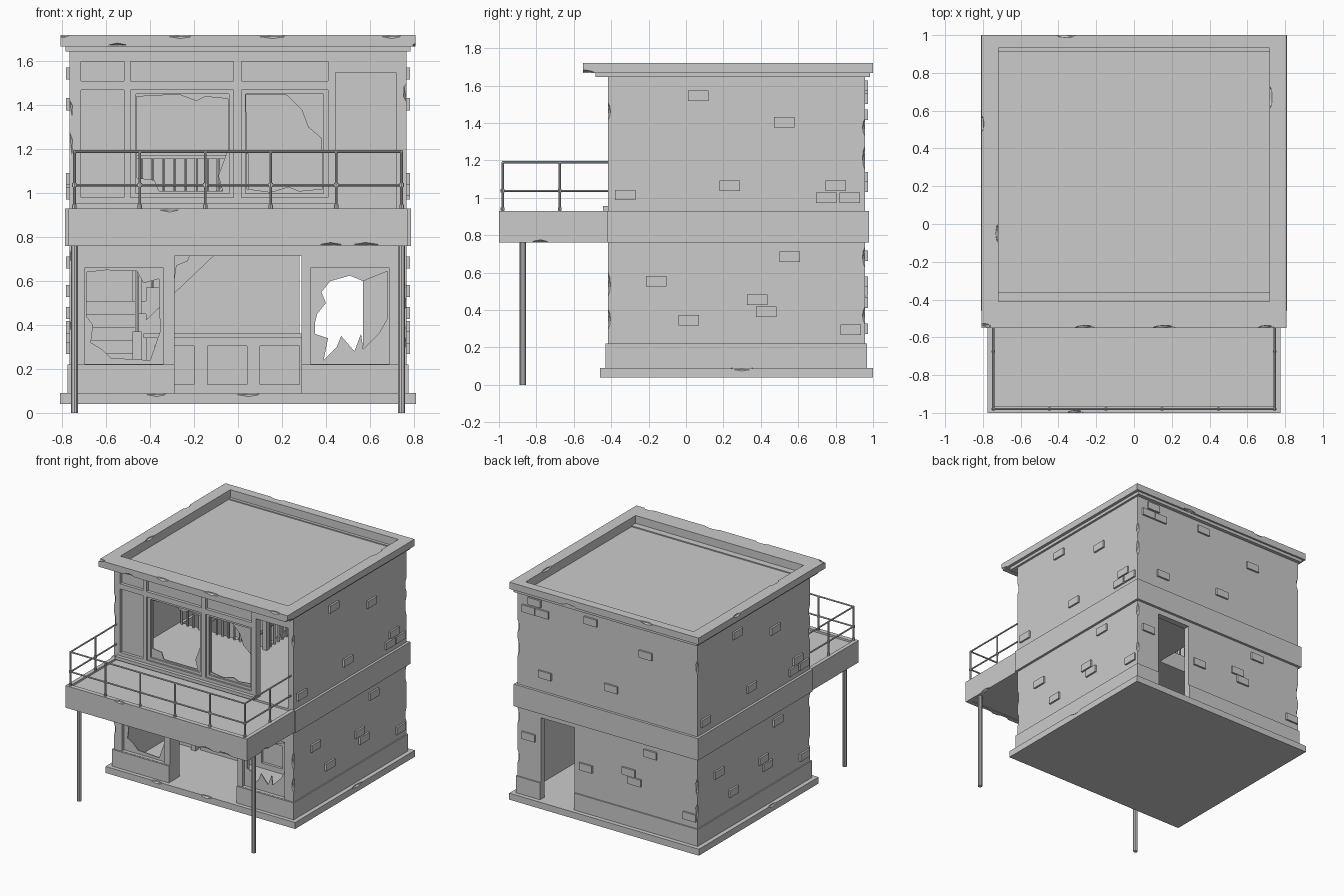
import bpy, bmesh, math
from mathutils import Vector, Matrix

def finish(name, bm):
    bmesh.ops.recalc_face_normals(bm, faces=bm.faces)
    for f in bm.faces:
        f.smooth = False
    me = bpy.data.meshes.new(name)
    bm.to_mesh(me)
    bm.free()
    ob = bpy.data.objects.new(name, me)
    bpy.context.collection.objects.link(ob)
    return ob

def boxes(name, items):
    """items: (x0, x1, y0, y1, z0, z1)"""
    bm = bmesh.new()
    for x0, x1, y0, y1, z0, z1 in items:
        m = Matrix.Translation(((x0+x1)/2, (y0+y1)/2, (z0+z1)/2)) @ Matrix.Diagonal((x1-x0, y1-y0, z1-z0, 1))
        bmesh.ops.create_cube(bm, size=1, matrix=m)
    return finish(name, bm)

def rect(u0, u1, v0, v1):
    return [(u0, v0), (u1, v0), (u1, v1), (u0, v1)]

def plate(name, loops, axis, a, b):
    """Flat outline with holes, extruded from a to b along the axis"""
    cu = bpy.data.curves.new(name, 'CURVE')
    cu.dimensions = '2D'
    cu.fill_mode = 'BOTH'
    cu.extrude = (b - a) / 2
    for loop in loops:
        sp = cu.splines.new('POLY')
        sp.points.add(len(loop) - 1)
        for p, (u, v) in zip(sp.points, loop):
            p.co = (u, v, 0, 1)
        sp.use_cyclic_u = True
    tmp = bpy.data.objects.new(name, cu)
    bpy.context.collection.objects.link(tmp)
    me = bpy.data.meshes.new_from_object(tmp.evaluated_get(bpy.context.evaluated_depsgraph_get()))
    bpy.data.objects.remove(tmp)
    bm = bmesh.new()
    bm.from_mesh(me)
    c = (a + b) / 2
    for v in bm.verts:
        u, w, d = v.co
        v.co = {'x': (c+d, u, w), 'y': (u, c+d, w), 'z': (u, w, c+d)}[axis]
    bmesh.ops.remove_doubles(bm, verts=bm.verts, dist=1e-5)
    return finish(name, bm)

def rods(name, segs, r, n=8):
    bm = bmesh.new()
    for p, q in segs:
        p, q = Vector(p), Vector(q)
        rot = (q - p).to_track_quat('Z', 'Y').to_matrix().to_4x4()
        bmesh.ops.create_cone(bm, cap_ends=True, segments=n, radius1=r, radius2=r,
                              depth=(q-p).length, matrix=Matrix.Translation((p+q)/2) @ rot)
    return finish(name, bm)

def chip(ob, spots):
    """Knock small faceted chips out of edges; spots: (point, long axis)"""
    bm = bmesh.new()
    for i, (p, ax) in enumerate(spots):
        s = [0.016] * 3
        s['xyz'.index(ax)] = 0.05 + 0.01 * (i % 3)
        bmesh.ops.create_icosphere(bm, subdivisions=1, radius=1,
                                   matrix=Matrix.Translation(p) @ Matrix.Diagonal((*s, 1)))
    cut = finish('chip_cutter', bm)
    cut.hide_render = True
    mod = ob.modifiers.new('chips', 'BOOLEAN')
    mod.operation, mod.solver, mod.object = 'DIFFERENCE', 'EXACT', cut
    me = bpy.data.meshes.new_from_object(ob.evaluated_get(bpy.context.evaluated_depsgraph_get()))
    ob.modifiers.clear()
    if len(me.polygons) > 5:
        ob.data = me
    bpy.data.objects.remove(cut)

# base slab and plinth
base = boxes('base_slab', [(-.81, .81, -.46, 1, .04, .09)])
chip(base, [((-.37, -.46, .09), 'x'), ((.05, -.46, .09), 'x'), ((.81, .3, .09), 'y'), ((-.81, .1, .09), 'y')])
boxes('plinth', [(s*.75 - .027, s*.75 + .027, -.43, .967, .09, .22) for s in (-1, 1)]
      + [(-.75, -.29, -.43, -.37, .09, .22), (.29, .75, -.43, -.37, .09, .22),
         (-.75, .28, .91, .967, .09, .22), (.57, .75, .91, .967, .09, .22)])

# side walls with chipped corners
for name, s in (('left_wall', -1), ('right_wall', 1)):
    w = boxes(name, [(min(s*.72, s*.768), max(s*.72, s*.768), -.418, .958, .09, 1.66)])
    near, far = (-.418, .958) if s > 0 else (.958, -.418)
    chip(w, [((s*.768, far, z), 'z') for z in (.371, .683, 1.213, 1.377)]
         + [((s*.768, near, z), 'z') for z in (.352, .537, 1.463)])

# back wall with doorway
plate('back_wall', [[(-.72, .09), (.28, .09), (.28, .72), (.57, .72), (.57, .09), (.72, .09),
                     (.72, 1.66), (-.72, 1.66)]], 'y', .91, .958)

# ground floor shop front: two windows either side of an open entrance
plate('lower_front_wall', [[(-.72, .09), (-.29, .09), (-.29, .715), (.29, .715), (.29, .09), (.72, .09),
                            (.72, .8), (-.72, .8)],
                           rect(-.70, -.34, .222, .66), rect(.33, .69, .222, .66)], 'y', -.418, -.36)
boxes('entrance_jambs', [(-.31, -.29, -.417, -.30, .09, .715), (.29, .31, -.417, -.30, .09, .715)])

# upper front: panel, two windows, doorway, transom row
plate('upper_front_wall', [[(-.72, .9), (.445, .9), (.445, 1.55), (.72, 1.55), (.72, 1.66), (-.72, 1.66)],
                           rect(-.715, -.52, .98, 1.47), rect(-.49, -.02, .98, 1.47), rect(.015, .41, .98, 1.47),
                           rect(-.715, -.52, 1.51, 1.6), rect(-.49, -.02, 1.51, 1.6), rect(.015, .41, 1.51, 1.6)],
      'y', -.418, -.36)
boxes('recessed_panels', [(-.72, -.51, -.395, -.37, .97, 1.48), (-.72, -.51, -.395, -.37, 1.5, 1.61),
                          (-.5, -.01, -.395, -.37, 1.5, 1.61), (0, .42, -.395, -.37, 1.5, 1.61)])
plate('upper_window_frames', [rect(-.49, -.02, .98, 1.47), rect(-.465, -.04, 1.0, 1.452)], 'y', -.405, -.37)
plate('upper_window_frames', [rect(.015, .41, .98, 1.47), rect(.035, .39, 1.0, 1.452)], 'y', -.405, -.37)
boxes('upper_sill', [(-.74, .445, -.445, -.36, .93, .955)])

# broken glass
glass = [
    (rect(-.70, -.34, .222, .66), [(-.69, .44), (-.69, .64), (-.6, .65), (-.46, .645), (-.43, .59), (-.36, .61),
                                   (-.355, .37), (-.40, .24), (-.58, .25), (-.62, .29), (-.67, .32), (-.66, .4)]),
    (rect(.33, .69, .222, .66), [(.35, .41), (.36, .45), (.40, .5), (.38, .55), (.42, .6), (.51, .625), (.57, .6),
                                 (.68, .645), (.68, .43), (.64, .36), (.57, .29), (.56, .36), (.53, .28), (.47, .35),
                                 (.45, .3), (.39, .24), (.41, .34), (.35, .36)]),
    (rect(-.48, -.03, .99, 1.46), [(-.462, 1.44), (-.27, 1.45), (-.19, 1.42), (-.15, 1.44), (-.045, 1.43),
                                   (-.045, 1.2), (-.09, 1.08), (-.07, 1.01), (-.36, 1.01), (-.38, 1.06), (-.46, 1.07)]),
    (rect(.025, .4, .99, 1.46), [(.037, 1.45), (.22, 1.448), (.29, 1.38), (.32, 1.3), (.38, 1.25), (.385, 1.02),
                                 (.28, 1.01), (.23, 1.03), (.15, 1.005), (.04, 1.02)])]
for outer, hole in glass:
    plate('broken_glass', [outer, hole], 'y', -.391, -.383)
plate('entrance_shard', [[(-.29, .715), (-.22, .715), (-.23, .69), (-.28, .67), (-.29, .6)]], 'y', -.391, -.383)

# floor band, upper floor with stairwell, roof
plate('floor_band', [rect(-.787, .787, -.42, .978), rect(-.72, .72, -.36, .91)], 'z', .76, .93)
plate('upper_floor', [rect(-.73, .73, -.38, .92), rect(-.70, .02, .32, .90)], 'z', .80, .93)
rim = plate('roof_rim', [rect(-.808, .808, -.55, 1.0), rect(-.718, .718, -.41, .932)], 'z', 1.668, 1.72)
chip(rim, [((-.55, -.55, 1.668), 'x'), ((-.26, -.55, 1.72), 'x'), ((.16, -.55, 1.72), 'x'), ((.7, -.55, 1.72), 'x'),
           ((-.36, 1, 1.72), 'x'), ((.3, 1, 1.668), 'x'), ((-.808, .53, 1.72), 'y'),
           ((-.718, -.05, 1.72), 'y'), ((.718, .67, 1.72), 'y'), ((-.8, -.54, 1.72), 'x'), ((.808, -.54, 1.668), 'y')])
plate('roof_moulding', [rect(-.785, .785, -.485, .985), rect(-.718, .718, -.41, .932)], 'z', 1.645, 1.668)
boxes('roof_deck', [(-.74, .74, -.415, .95, 1.61, 1.652)])

# balcony
rimb = plate('balcony_rim', [[(-.775, -.42), (-.775, -1), (.775, -1), (.775, -.42),
                              (.745, -.42), (.745, -.965), (-.745, -.965), (-.745, -.42)]], 'z', .76, .93)
chip(rimb, [((-.31, -1, .93), 'x'), ((.42, -1, .76), 'x'), ((.58, -1, .76), 'x'), ((.775, -.78, .76), 'y')])
boxes('balcony_floor', [(-.75, .75, -.97, -.41, .765, .915)])
rods('balcony_legs', [((s*.745, -.872, 0), (s*.745, -.872, .77)) for s in (-1, 1)], .017, 10)
spots = [(-.745 + .298*i, -.98) for i in range(6)] + [(s*.745, -.675) for s in (-1, 1)]
rods('railing_posts', [((x, y, .92), (x, y, 1.19)) for x, y in spots], .0065)
rods('railing_joints', [((x, y, z-.009), (x, y, z+.009)) for x, y in spots for z in (.94, 1.037)], .0105)
rails = []
for z in (1.037, 1.19):
    rails.append(((-.75, -.98, z), (.75, -.98, z)))
    rails += [((s*.745, -.985, z), (s*.745, -.41, z)) for s in (-1, 1)]
rods('railing_bars', rails, .006)

# protruding bricks; the left wall is the right wall turned half round
side = [(.065, 1.545), (.525, 1.405), (.235, 1.065), (-.325, 1.015), (.75, 1.0), (.80, 1.065), (.875, 1.0),
        (.555, .685), (-.16, .555), (.38, .455), (.43, .39), (.015, .345), (.88, .295)]
back = [(.62, 1.6), (.67, 1.53), (.555, 1.53), (.14, 1.58), (-.33, 1.445), (.53, 1.06), (-.035, 1.11),
        (.67, .55), (.18, .44), (-.185, .505), (-.235, .445), (-.37, .69), (-.705, .3)]
boxes('right_bricks', [(.75, .782, y-.055, y+.055, z-.028, z+.028) for y, z in side])
boxes('left_bricks', [(-.782, -.75, .485-y, .595-y, z-.028, z+.028) for y, z in side])
boxes('back_bricks', [(x-.055, x+.055, .94, .972, z-.028, z+.028) for x, z in back])

# indoor staircase: up the left wall, landing, then along the back wall
def flight(name, axis, a, b, u0, du, z0, dz, n, foot):
    top = []
    for i in range(n):
        top += [(u0 + i*du, z0 + i*dz), (u0 + i*du, z0 + (i+1)*dz)]
    top += [(u0 + n*du, z0 + n*dz), (u0 + n*du, z0 + n*dz - .09), foot]
    return plate(name, [top], axis, a, b)

flight('lower_stairs', 'x', -.72, -.45, .14, .07, .09, .06, 7, (.23, .09))
boxes('stair_landing', [(-.72, -.42, .62, .91, .45, .51)])
flight('upper_stairs', 'y', .62, .91, -.42, .063, .51, .06, 7, (-.42, .42))
rods('stair_balusters', [((-.46, .17+.07*i, .13+.06*i), (-.46, .17+.07*i, .3+.06*i)) for i in range(7)]
     + [((-.39+.063*i, .635, .55+.06*i), (-.39+.063*i, .635, .72+.06*i)) for i in range(7)], .007, 6)
rods('stair_handrails', [((-.46, .14, .28), (-.46, .63, .70)), ((-.42, .635, .69), (.02, .635, 1.11))], .011, 6)
boxes('newel_posts', [(-.48, -.44, .11, .15, .09, .37), (-.48, -.44, .61, .65, .45, .76)])

# stairwell guard rail upstairs, turning the corner to the stair head
rods('landing_balusters', [((-.69+.05*i, .30, .92), (-.69+.05*i, .30, 1.16)) for i in range(14)]
     + [((.03, .35+.05*i, .92), (.03, .35+.05*i, 1.16)) for i in range(5)], .008, 6)
boxes('landing_handrail', [(-.72, .03, .285, .315, 1.155, 1.175), (.015, .045, .30, .61, 1.155, 1.175),
                           (.012, .048, .282, .318, .93, 1.18), (.012, .048, .582, .618, .93, 1.18)])

# shop counter with panelled front
boxes('counter', [(-.42, .32, .165, .36, .09, .34), (-.43, .33, .13, .38, .34, .362)])
plate('counter_front', [rect(-.42, .32, .09, .34)] + [rect(x, x+.18, .13, .305) for x in (-.38, -.14, .10)],
      'y', .145, .168)
